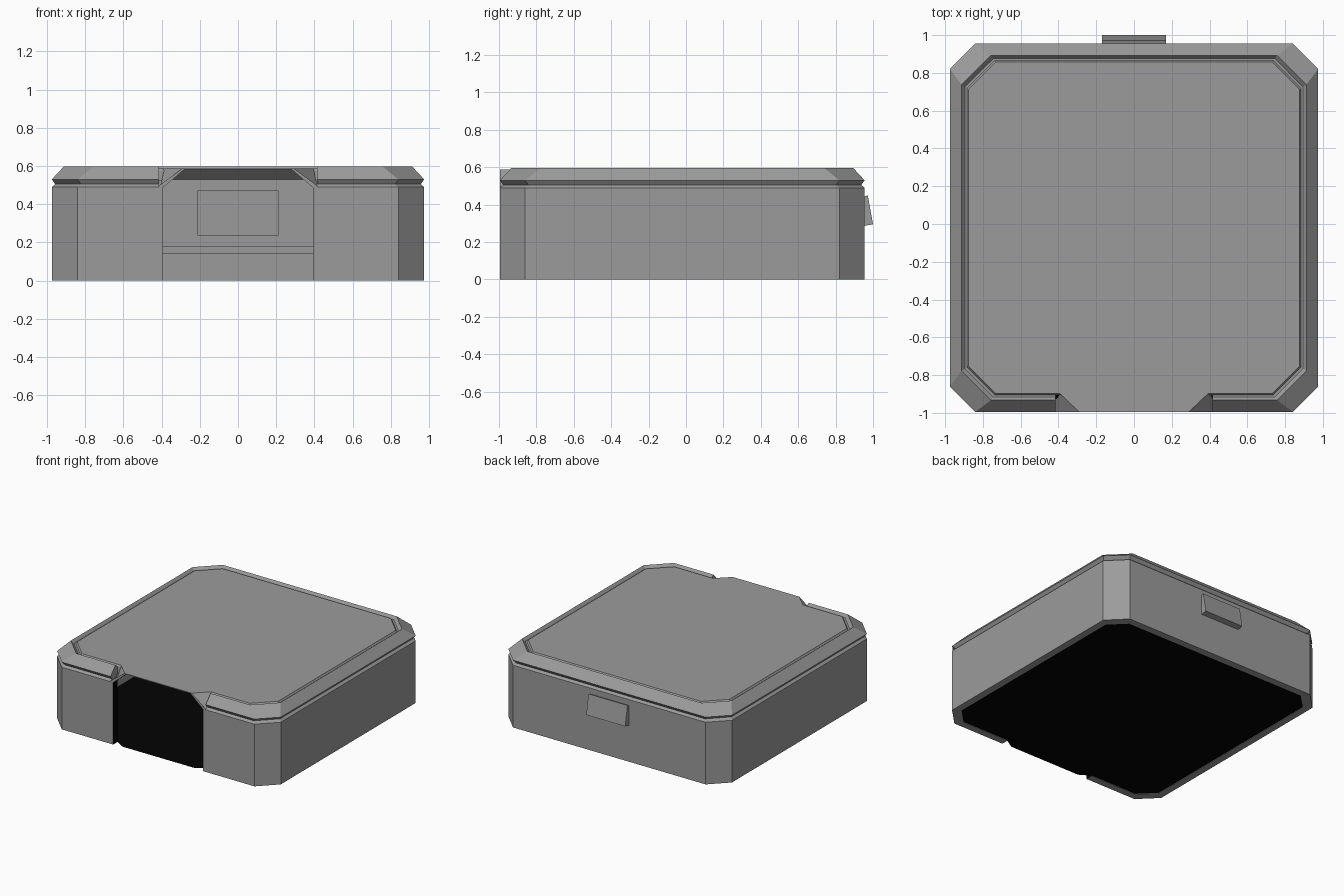
import bpy, bmesh

if "Cube" in bpy.data.objects:
    bpy.data.objects.remove(bpy.data.objects["Cube"])

FRONT, BACK, SIDE = -0.995, 0.955, 0.975


def material(name, v):
    m = bpy.data.materials.new(name)
    m.diffuse_color = (v, v, v, 1)
    m.use_nodes = True
    m.node_tree.nodes["Principled BSDF"].inputs["Base Color"].default_value = m.diffuse_color
    return m


GREY, DARK = material("grey_wall", .33), material("dark_floor", .001)


def mesh_object(name, verts, faces, mat=GREY):
    bm = bmesh.new()
    vs = [bm.verts.new(v) for v in verts]
    for f in faces:
        bm.faces.new([vs[i] for i in f])
    bmesh.ops.recalc_face_normals(bm, faces=bm.faces[:])
    me = bpy.data.meshes.new(name)
    bm.to_mesh(me)
    bm.free()
    me.materials.append(mat)
    ob = bpy.data.objects.new(name, me)
    bpy.context.collection.objects.link(ob)
    return ob


def octagon(inset, z, c, front=None):
    x, b = SIDE - inset, BACK - inset
    f = FRONT + inset if front is None else front
    return [(x, f + c, z), (x, b - c, z), (x - c, b, z), (-x + c, b, z),
            (-x, b - c, z), (-x, f + c, z), (-x + c, f, z), (x - c, f, z)]


def loft(name, rings):
    """Closed solid through a stack of equal-sized rings."""
    n, k = len(rings[0]), len(rings)
    faces = [tuple(range(n)), tuple(range((k - 1) * n, k * n))]
    for r in range(k - 1):
        for i in range(n):
            j = (i + 1) % n
            faces.append((r * n + i, r * n + j, (r + 1) * n + j, (r + 1) * n + i))
    return mesh_object(name, [v for ring in rings for v in ring], faces)


def arch(name, half, y0, y1, half_back=None):
    """Solid along y with a mirrored x,z profile, optionally changing to the back."""
    rings = []
    for h, y in ((half, y0), (half_back or half, y1)):
        rings.append([(x, y, z) for x, z in h] + [(-x, y, z) for x, z in reversed(h)])
    return loft(name, rings)


def box(name, hx, y0, y1, z0, z1):
    return arch(name, [(hx, z0), (hx, z1)], y0, y1)


def combine(target, tool, op):
    m = target.modifiers.new(op, 'BOOLEAN')
    m.operation, m.object, m.solver = op, tool, 'EXACT'
    bpy.context.view_layer.objects.active = target
    bpy.ops.object.modifier_apply(modifier=m.name)
    bpy.data.objects.remove(tool)


# walls and roof with flared rim, groove and inner panel
shell = loft("building_shell", [
    octagon(0, 0, .135), octagon(0, .49, .135), octagon(.018, .505, .135),
    octagon(0, .53, .135), octagon(.062, .597, .155), octagon(.08, .575, .15),
    octagon(.09, .575, .148), octagon(.098, .588, .145)])

# gap in the rim and the hood that narrows towards the front
combine(shell, box("rim_gap", .415, -1.2, -.905, .495, .8), 'DIFFERENCE')
combine(shell, arch("hood", [(.415, .47), (.415, .497), (.29, .588)], FRONT, -.895,
                    [(.415, .47), (.415, .497), (.395, .588)]), 'UNION')

# hollow room and doorway
combine(shell, loft("room", [
    octagon(.055, -.1, .12), octagon(.055, .48, .12),
    octagon(.055, .53, .12, -.9), octagon(.115, .582, .13, -.88)]), 'DIFFERENCE')
combine(shell, arch("doorway", [(.392, -.1), (.392, .487), (.28, .583)], -1.2, -.85), 'DIFFERENCE')

# dark lining of the doorway
shell.data.materials.append(DARK)
for p in shell.data.polygons:
    c = p.center
    if .27 < abs(c.x) < .4 and c.y < -.85 and p.normal.x * c.x < -.1:
        p.material_index = len(shell.data.materials) - 1

# dark floor with tapered threshold
ring = octagon(.05, .004, .12)
mesh_object("floor", ring + [(-.39, -.945, .004), (-.31, -.993, .004),
                             (.31, -.993, .004), (.39, -.945, .004)],
            [tuple(range(7)) + (8, 9, 10, 11, 7)], DARK)

# details on the inner back wall
box("inner_panel", .212, .885, .91, .235, .472)
box("inner_rail", .88, .885, .91, .14, .18)

# slanted box on the outer back wall
side = [(.945, .285), (1.0, .295), (.972, .45), (.945, .44)]
loft("back_box", [[(x, y, z) for y, z in side] for x in (-.17, .17)])
